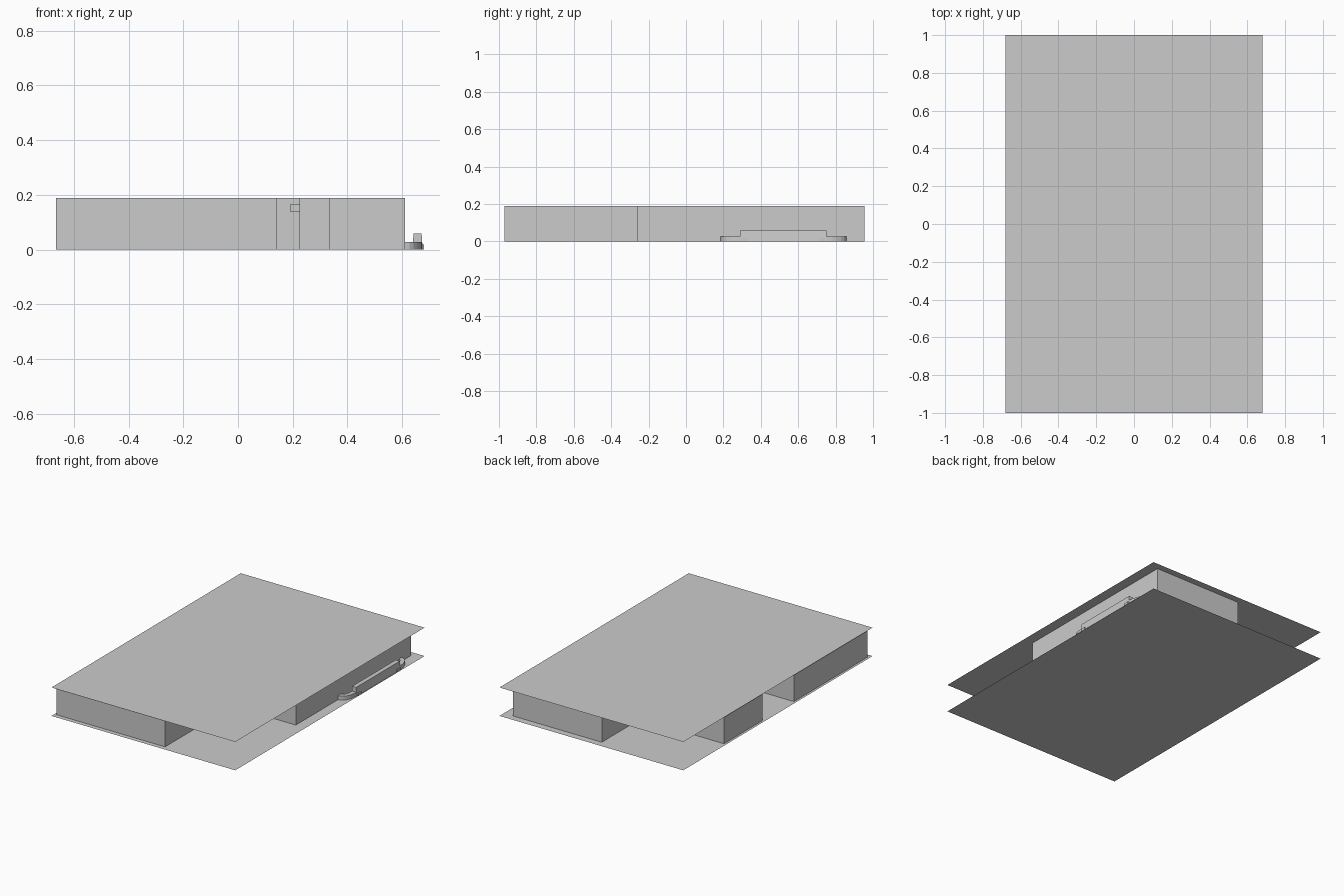
import bpy, bmesh, math

if "Cube" in bpy.data.objects:
    bpy.data.objects.remove(bpy.data.objects["Cube"])

H = 0.19  # storey height


def make_object(name, bm):
    bmesh.ops.recalc_face_normals(bm, faces=bm.faces)
    mesh = bpy.data.meshes.new(name)
    bm.to_mesh(mesh)
    bm.free()
    ob = bpy.data.objects.new(name, mesh)
    bpy.context.collection.objects.link(ob)
    return ob


def sheet(name, z):
    bm = bmesh.new()
    bm.faces.new([bm.verts.new((x, y, z)) for x, y in
                  ((-0.68, -1), (0.68, -1), (0.68, 1), (-0.68, 1))])
    make_object(name, bm)


def walls(name, outline, z0, z1, caps=False):
    """Vertical faces along a closed outline, optionally closed."""
    bm = bmesh.new()
    low = [bm.verts.new((x, y, z0)) for x, y in outline]
    top = [bm.verts.new((x, y, z1)) for x, y in outline]
    n = len(outline)
    for i in range(n):
        j = (i + 1) % n
        bm.faces.new((low[i], low[j], top[j], top[i]))
    if caps:
        bm.faces.new(low[::-1])
        bm.faces.new(top)
    return make_object(name, bm)


def box(name, x0, x1, y0, y1, z0, z1):
    return walls(name, [(x0, y0), (x1, y0), (x1, y1), (x0, y1)], z0, z1, True)


# Floor and ceiling sheets
sheet("floor_slab", 0.0)
sheet("roof_slab", H)

# Facade with recessed entrance, side terrace and cut back corner
walls("outer_walls", [
    (-0.665, -0.97), (0.14, -0.97), (0.14, -0.10), (0.225, -0.10),
    (0.225, -0.18), (0.335, -0.18), (0.335, -0.26), (0.61, -0.26),
    (0.61, 0.955), (-0.046, 0.955), (-0.046, 0.548), (-0.665, 0.548),
    (-0.665, 0.144), (-0.40, 0.144), (-0.40, -0.19), (-0.665, -0.19)],
    0.001, H - 0.001)

# Small wall plate in the entrance
box("entrance_plate", 0.19, 0.225, -0.17, -0.13, 0.14, 0.165)

# Curved low curb ends, mirrored around the middle of the side wall
MID = 0.522


def curb_end(name, side):
    def arc(r):
        return [(0.61 + (0.02 + r) * math.sin(a), MID + side * (0.235 + (0.06 + r) * math.cos(a)))
                for a in (math.pi / 2 * i / 6 for i in range(7))]
    outer, inner = arc(0.042), arc(0.012)
    outer += [(0.672, MID + side * 0.225)]
    inner += [(0.642, MID + side * 0.225)]
    walls(name, outer + inner[::-1], 0.001, 0.027, True)


for side, label in ((-1, "front"), (1, "back")):
    curb_end(label + "_curb", side)
    box(label + "_curb_foot", 0.668, 0.68, *sorted((MID + side * 0.19, MID + side * 0.225)), 0.001, 0.018)

# Taller middle rail, tapering slightly to the top
rail = box("middle_rail", 0.638, 0.675, 0.29, 0.752, 0.001, 0.059)
for v in rail.data.vertices:
    if v.co.z > 0.03:
        v.co.x = 0.656 + (v.co.x - 0.6565) * 0.8
